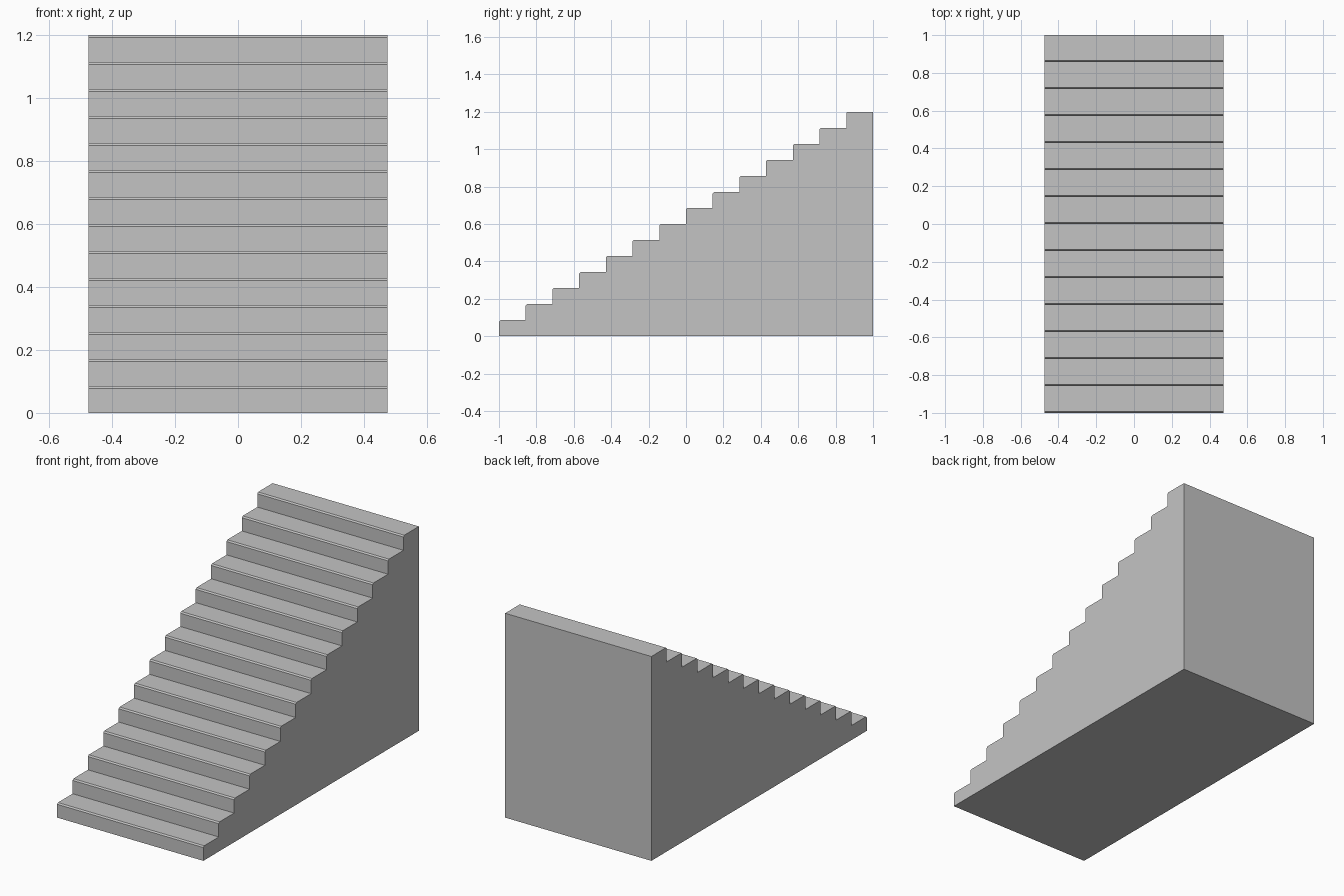
import bpy
import bmesh

cube = bpy.data.objects.get("Cube")
if cube:
    bpy.data.objects.remove(cube, do_unlink=True)

STEPS = 14
LENGTH, WIDTH, HEIGHT = 2.0, 0.95, 1.2
TREAD, RISER = LENGTH / STEPS, HEIGHT / STEPS
CHAMFER = 0.0075

# Plain grey
grey = bpy.data.materials.new("light_grey")
grey.use_nodes = True
colour = (0.552, 0.552, 0.552, 1.0)
grey.diffuse_color = colour
grey.node_tree.nodes["Principled BSDF"].inputs["Base Color"].default_value = colour

# Side profile (y, z): each step has a riser, a chamfered nosing and a tread
profile = [(-LENGTH / 2, 0.0)]
for i in range(STEPS):
    y, z = -LENGTH / 2 + i * TREAD, (i + 1) * RISER
    profile += [(y, z - CHAMFER), (y + CHAMFER, z), (y + TREAD, z)]
profile.append((LENGTH / 2, 0.0))

# Extrude the profile across the width
bm = bmesh.new()
side = bm.faces.new([bm.verts.new((-WIDTH / 2, y, z)) for y, z in profile])
result = bmesh.ops.extrude_face_region(bm, geom=[side], use_keep_orig=True)
moved = [g for g in result["geom"] if isinstance(g, bmesh.types.BMVert)]
bmesh.ops.translate(bm, verts=moved, vec=(WIDTH, 0, 0))
bmesh.ops.recalc_face_normals(bm, faces=bm.faces)

mesh = bpy.data.meshes.new("staircase")
bm.to_mesh(mesh)
bm.free()
mesh.materials.append(grey)
staircase = bpy.data.objects.new("staircase", mesh)
bpy.context.collection.objects.link(staircase)
